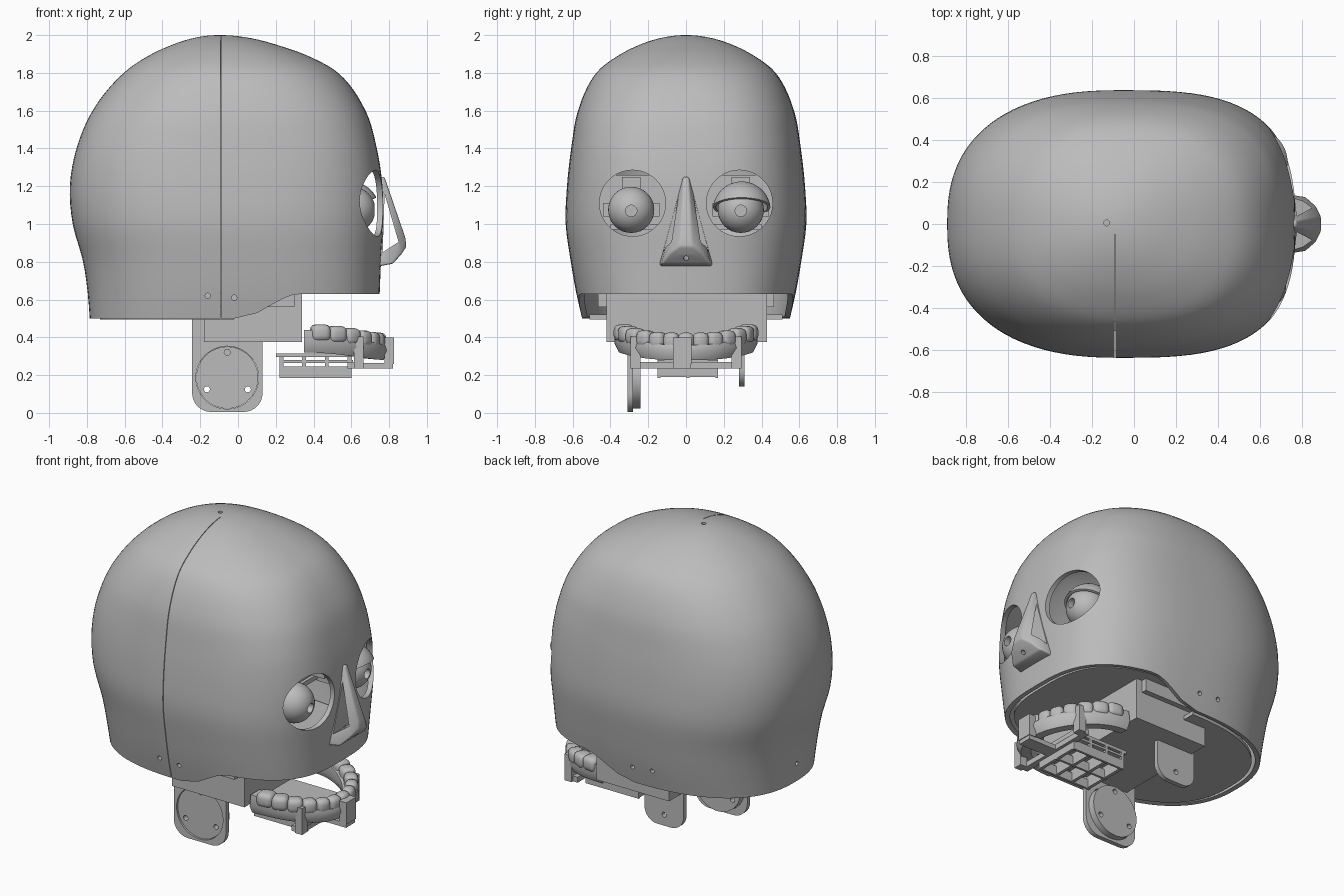
import bpy, bmesh, math
from mathutils import Vector, Matrix

old = bpy.data.objects.get("Cube")
if old:
    bpy.data.objects.remove(old)

grey = bpy.data.materials.new("plain_grey")
grey.use_nodes = True
GREY = (0.5, 0.5, 0.5, 1)
grey.diffuse_color = GREY
for node in grey.node_tree.nodes:
    if node.type == 'BSDF_PRINCIPLED':
        node.inputs["Base Color"].default_value = GREY


# ---- helpers ----
def make(name, bm, smooth=35):
    bmesh.ops.recalc_face_normals(bm, faces=bm.faces)
    mesh = bpy.data.meshes.new(name)
    bm.to_mesh(mesh)
    bm.free()
    mesh.materials.append(grey)
    ob = bpy.data.objects.new(name, mesh)
    bpy.context.collection.objects.link(ob)
    shade(mesh, smooth)
    return ob


def shade(mesh, angle):
    mesh.polygons.foreach_set("use_smooth", [True] * len(mesh.polygons))
    mesh.set_sharp_from_angle(angle=math.radians(angle))


def add_box(bm, x, y, z):
    size = Matrix.Diagonal((x[1] - x[0], y[1] - y[0], z[1] - z[0], 1))
    mid = Vector((sum(x), sum(y), sum(z))) / 2
    bmesh.ops.create_cube(bm, size=1, matrix=Matrix.Translation(mid) @ size)


def box(name, x, y, z):
    bm = bmesh.new()
    add_box(bm, x, y, z)
    return make(name, bm)


def add_rod(bm, axis, centre, radius, length, sides=32):
    turn = Vector((0, 0, 1)).rotation_difference(Vector(axis)).to_matrix().to_4x4()
    bmesh.ops.create_cone(bm, cap_ends=True, segments=sides, radius1=radius, radius2=radius,
                          depth=length, matrix=Matrix.Translation(centre) @ turn)


def hull(name, points):
    bm = bmesh.new()
    for p in points:
        bm.verts.new(p)
    bmesh.ops.convex_hull(bm, input=bm.verts)
    bmesh.ops.dissolve_limit(bm, angle_limit=0.01, verts=bm.verts, edges=bm.edges)
    return make(name, bm)


def bake(ob, cutter=None, angle=35):
    # apply the modifiers and an optional cut, then shade
    if cutter:
        cutter.hide_render = True
        cut = ob.modifiers.new("cut", 'BOOLEAN')
        cut.object, cut.operation, cut.solver = cutter, 'DIFFERENCE', 'EXACT'
    graph = bpy.context.evaluated_depsgraph_get()
    mesh = bpy.data.meshes.new_from_object(ob.evaluated_get(graph))
    ob.modifiers.clear()
    ob.data = mesh
    shade(mesh, angle)
    if cutter:
        bpy.data.objects.remove(cutter)


# ---- skull shell: height, back x, front x, half width ----
PROFILE = [(2, -.1, -.1, 0), (1.95, -.345, .2, .243), (1.9, -.457, .347, .345),
           (1.8, -.605, .53, .475), (1.6, -.77, .675, .572), (1.4, -.855, .735, .608),
           (1.2, -.89, .765, .63), (1, -.875, .768, .637), (.8, -.82, .757, .61),
           (.63, -.795, .75, .58), (.5, -.785, .745, .55)]
KEYS = [math.sqrt(2 - row[0]) for row in PROFILE]


def section(z):
    s = math.sqrt(max(2 - z, 0))
    i = max(k for k in range(len(KEYS) - 1) if KEYS[k] <= s + 1e-6)
    h = KEYS[i + 1] - KEYS[i]
    t = (s - KEYS[i]) / h

    def slope(k, c):
        a, b = max(k - 1, 0), min(k + 1, len(KEYS) - 1)
        return (PROFILE[b][c] - PROFILE[a][c]) / (KEYS[b] - KEYS[a]) * h
    return [(2*t**3 - 3*t*t + 1) * PROFILE[i][c] + (t**3 - 2*t*t + t) * slope(i, c)
            + (3*t*t - 2*t**3) * PROFILE[i+1][c] + (t**3 - t*t) * slope(i+1, c)
            for c in (1, 2, 3)]


def outline(z, angle, scale=1):
    # the face side is squarer than the back, and the crown is rounder
    back, front, half = section(z)
    c, s = math.cos(angle), math.sin(angle)
    square = min((2 - z) / .6, 1)
    power = 2 / (2.2 + (.75 if c > 0 else .25) * square)
    x = math.copysign(abs(c) ** power, c) * (front - back) / 2 * scale
    return Vector(((front + back) / 2 + x, math.copysign(abs(s) ** power, s) * half * scale, z))


COLS, ROWS = 96, 44
ANGLES = [math.tau * k / COLS for k in range(COLS)]
bm = bmesh.new()
pole = bm.verts.new((-.1, 0, 2))
columns = []
for a in ANGLES:
    t = min(max(outline(.6, a).x / .33, 0), 1)
    rim = .5 + .13 * t * t * (3 - 2 * t)
    columns.append([bm.verts.new(outline(2 - (2 - rim) * (r / ROWS) ** 2, a))
                    for r in range(1, ROWS + 1)])
for k in range(COLS):
    p, q = columns[k], columns[(k + 1) % COLS]
    bm.faces.new((pole, p[0], q[0]))
    for r in range(ROWS - 1):
        bm.faces.new((p[r], p[r + 1], q[r + 1], q[r]))
skull = make("skull_shell", bm)
solid = skull.modifiers.new("thickness", 'SOLIDIFY')
solid.thickness, solid.offset = .03, -1

# eye openings, screw holes and the seam between the shell halves
bm = bmesh.new()
for side in (-1, 1):
    add_rod(bm, (1, 0, 0), (.75, side * .283, 1.11), .175, .7, 64)
for x, z in ((-.16, .62), (-.02, .61)):
    add_rod(bm, (0, 1, 0), (x, 0, z), .014, 2, 16)
add_rod(bm, (0, 0, 1), (-.13, .005, 2), .014, .3, 16)
add_rod(bm, (1, 0, 0), (-.8, 0, .62), .014, .3, 16)
add_box(bm, (-.093, -.089), (-1, -.05), (.4, 2.1))
bake(skull, make("shell_cutter", bm))


# ---- floor plates inside the rim ----
def floor(name, z, keep, thick):
    bm = bmesh.new()
    pts = [outline(max(z, .5), a, .93) for a in ANGLES]
    pts = [p for p in pts if keep(p.x)]
    hi = [bm.verts.new((p.x, p.y, z + thick)) for p in pts]
    lo = [bm.verts.new((p.x, p.y, z)) for p in pts]
    bmesh.ops.convex_hull(bm, input=hi + lo)
    return make(name, bm)


floor("back_floor_plate", .495, lambda x: x < 0, .025)
floor("front_floor_plate", .64, lambda x: x > -.05, .02)

# ---- nose with open sides ----
half_nose = [(.755, .014, 1.25), (.775, .014, 1.25), (.885, .03, .93), (.892, .035, .88),
             (.865, .09, .84), (.82, .13, .79), (.74, .14, .775), (.73, .14, .8)]
nose = hull("nose", [(x, s * y, z) for x, y, z in half_nose for s in (-1, 1)])
bevel = nose.modifiers.new("soft_edges", 'BEVEL')
bevel.width, bevel.segments, bevel.limit_method = .012, 3, 'ANGLE'
window = hull("nose_cutter", [(x, s, z) for x, z in ((.776, 1.16), (.85, .905), (.766, .85))
                              for s in (-1, 1)])
bake(nose, window, 40)
bm = bmesh.new()
add_rod(bm, (1, 0, -.3), (.86, 0, .815), .014, .3, 16)
bake(nose, make("nostril_cutter", bm), 40)

# ---- eyes, eyelids and their carriers ----
for side, label in ((-1, "right"), (1, "left")):
    centre = Vector((.605, side * .29, 1.075))
    bm = bmesh.new()
    bmesh.ops.create_uvsphere(bm, u_segments=40, v_segments=24, radius=.122,
                              matrix=Matrix.Translation(centre))
    eye = make(label + "_eye", bm)
    bm = bmesh.new()
    add_rod(bm, (1, 0, 0), centre + Vector((.12, 0, -.005)), .03, .08)
    bake(eye, make("pupil_cutter", bm))
    box(label + "_eye_carrier", (.4, .52), (centre.y - .15, centre.y + .15), (1.04, 1.11))
    box(label + "_eye_post", (.38, .5), (centre.y - .05, centre.y + .05), (.96, 1.25))
box("eye_mount_plate", (.33, .38), (-.46, .46), (.97, 1.26))
box("eye_mount_shelf", (.1, .4), (-.4, .4), (.97, 1.0))

bm = bmesh.new()
bmesh.ops.create_uvsphere(bm, u_segments=40, v_segments=24, radius=.153)
bmesh.ops.bisect_plane(bm, geom=bm.verts[:] + bm.edges[:] + bm.faces[:], plane_co=(0, 0, .02),
                       plane_no=(-.35, 0, 1), clear_inner=True)
bmesh.ops.translate(bm, vec=(.595, .295, 1.072), verts=bm.verts)
lid = make("left_eyelid", bm)
lid.modifiers.new("thickness", 'SOLIDIFY').thickness = .015
bake(lid)

# ---- neck block and side rails ----
box("neck_block", (-.18, .34), (-.42, .43), (.375, .64))
for side, label in ((-1, "right"), (1, "left")):
    box(label + "_rail", (-.14, .3), sorted((side * .42, side * .465)), (.56, .64))


# ---- neck hinge plates ----
def hinge(name, x, y, z, radius, hole):
    pts = []
    for sx, cx in ((-1, x[0] + radius), (1, x[1] - radius)):
        for k in range(9):
            a = k * math.pi / 16
            pts.append((cx + sx * radius * math.sin(a), z[0] + radius * (1 - math.cos(a))))
        pts.append((x[0] if sx < 0 else x[1], z[1]))
    plate = hull(name, [(px, py, pz) for px, pz in pts for py in y])
    bm = bmesh.new()
    add_rod(bm, (0, 1, 0), (hole[0], y[0], hole[1]), hole[2], .4, 48)
    bake(plate, make("hinge_cutter", bm))


hinge("right_hinge_plate", (-.243, .13), (-.31, -.28), (.005, .5), .1, (-.057, .187, .166))
hinge("left_hinge_plate", (-.2, .08), (.28, .31), (.14, .5), .09, (-.06, .21, .016))
bm = bmesh.new()
add_rod(bm, (0, 1, 0), (-.057, -.27, .187), .164, .06, 48)
disc = make("hinge_disc", bm)
bm = bmesh.new()
for hx, hz in ((-.165, .125), (.052, .125), (-.057, .32)):
    add_rod(bm, (0, 1, 0), (hx, -.29, hz), .016, .2, 16)
bake(disc, make("disc_cutter", bm))


# ---- lower jaw arch and teeth ----
def arch(a, offset=0):
    n = Vector((math.cos(a), math.sin(a), 0))
    return Vector((.37 + .37 * math.cos(a), .325 * math.sin(a), 0)) + n * offset


bm = bmesh.new()
rings = []
for k in range(41):
    a = math.pi * (k / 40 - .5)
    lift = .08 * abs(math.sin(a)) ** 3
    rings.append([bm.verts.new(arch(a, o) + Vector((-lift / 4, 0, z))) for o, z in
                  ((-.03, .285 + lift / 2), (.03, .28 + lift / 2), (.055, .33 + lift / 2),
                   (.045, .36 + lift), (-.045, .36 + lift), (-.05, .33 + lift / 2))])
for p, q in zip(rings, rings[1:]):
    for i in range(6):
        j = (i + 1) % 6
        bm.faces.new((p[i], p[j], q[j], q[i]))
bm.faces.new(rings[0])
bm.faces.new(rings[-1])
make("lower_gum", bm, 50)

bm = bmesh.new()
for k in range(13):
    a = math.radians(-80 + 160 * k / 12)
    back = abs(math.sin(a)) ** 3
    spot = arch(a, .008) + Vector((0, 0, .38 + .045 * back))
    size = Matrix.Diagonal((.075 + .03 * back, .085 + .02 * back, .09, 1))
    made = bmesh.ops.create_cube(bm, size=1, matrix=Matrix.Translation(spot)
                                 @ Matrix.Rotation(a, 4, 'Z') @ size)
    edges = {e for v in made["verts"] for e in v.link_edges}
    bmesh.ops.bevel(bm, geom=list(edges), offset=.03, segments=3, affect='EDGES', profile=.5)
make("lower_teeth", bm, 60)

# ---- jaw clips and open motor bracket ----
box("front_clip", (.775, .825), (-.07, .03), (.26, .4))
box("front_clip_tray", (.6, .82), (-.065, .025), (.235, .265))
for side, label in ((-1, "right"), (1, "left")):
    box(label + "_clip", (.615, .665), sorted((side * .24, side * .295)), (.235, .405))
box("jaw_plate", (.2, .6), (-.17, .17), (.295, .315))
box("jaw_cross_bar", (.58, .62), (-.28, .28), (.235, .27))
box("bracket_top", (.22, .61), (-.15, .17), (.265, .28))
for k in range(4):
    x = .22 + k * .12
    box(f"bracket_rib_{k + 1}", (x, x + .02), (-.15, .17), (.19, .3))
for k in range(3):
    y = -.15 + k * .1525
    box(f"bracket_wall_{k + 1}", (.22, .6), (y, y + .015), (.185, .245))
